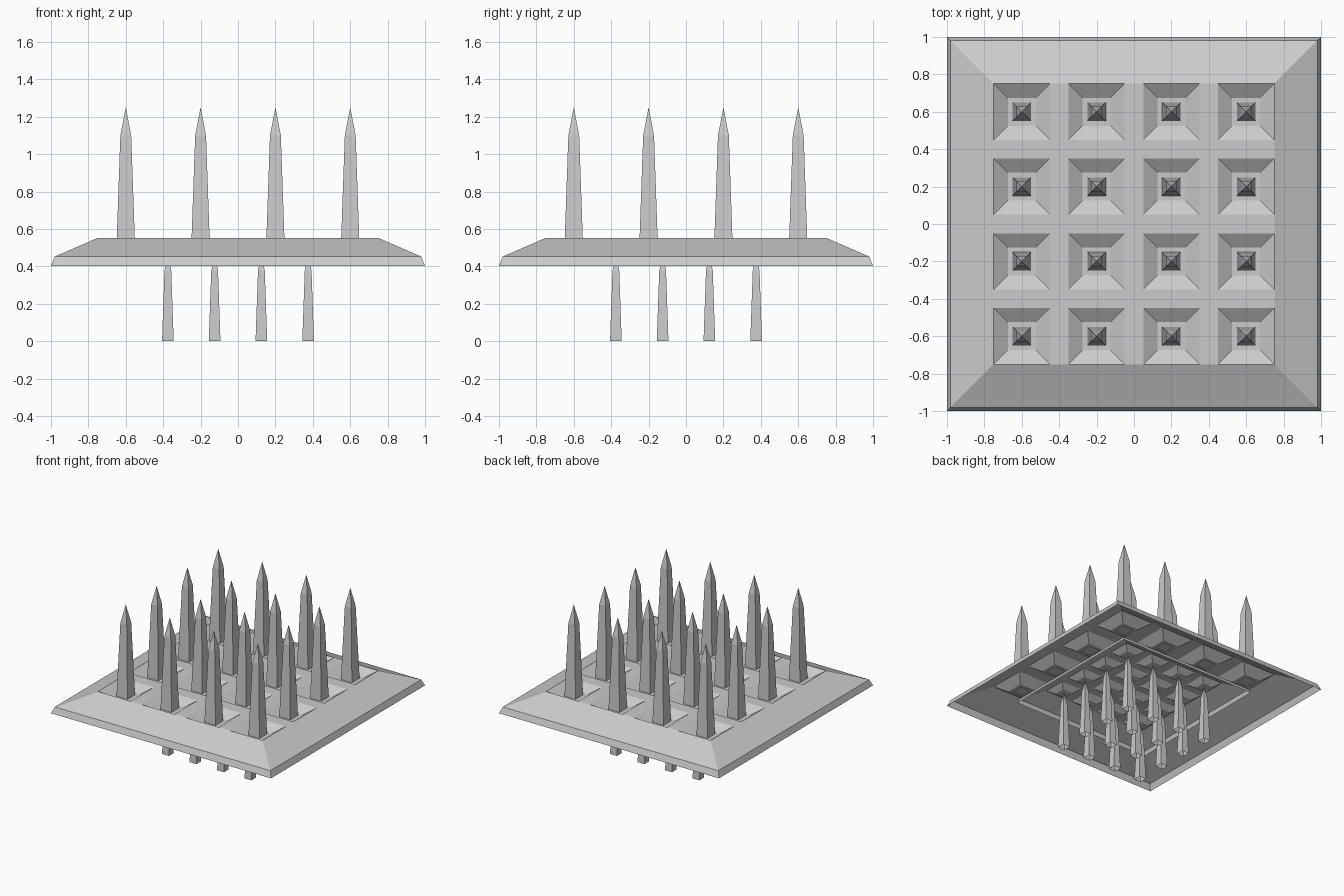
import bpy, bmesh

if "Cube" in bpy.data.objects:
    bpy.data.objects.remove(bpy.data.objects["Cube"])

CENTRES = (-0.6, -0.2, 0.2, 0.6)   # spike positions along each axis
PIT, FLOOR = 0.15, 0.075           # half widths of pit mouth and pit floor

metal = bpy.data.materials.new("light grey metal")
metal.diffuse_color = (0.6, 0.6, 0.6, 1)
metal.use_nodes = True
metal.node_tree.nodes["Principled BSDF"].inputs["Base Color"].default_value = metal.diffuse_color


def finish(name, bm, scale, z):
    bmesh.ops.recalc_face_normals(bm, faces=bm.faces)
    mesh = bpy.data.meshes.new(name)
    bm.to_mesh(mesh)
    bm.free()
    mesh.materials.append(metal)
    ob = bpy.data.objects.new(name, mesh)
    ob.scale = (scale,) * 3
    ob.location.z = z
    bpy.context.collection.objects.link(ob)


def plate(name, scale, z):
    """Open-bottomed plate with a grid of square pits and a bevelled border."""
    bm = bmesh.new()
    lines = [c + s * PIT for c in CENTRES for s in (-1, 1)]
    grid = [[bm.verts.new((x, y, 0.15)) for y in lines] for x in lines]
    n = len(lines) - 1
    for i in range(n):
        for j in range(n):
            ring = [grid[i][j], grid[i + 1][j], grid[i + 1][j + 1], grid[i][j + 1]]
            if i % 2 or j % 2:
                bm.faces.new(ring)
                continue
            # sunken pit with sloped walls
            cx, cy = CENTRES[i // 2], CENTRES[j // 2]
            k = FLOOR / PIT
            low = [bm.verts.new((cx + (v.co.x - cx) * k, cy + (v.co.y - cy) * k, 0.1))
                   for v in ring]
            for a in range(4):
                b = (a + 1) % 4
                bm.faces.new((ring[a], ring[b], low[b], low[a]))
            bm.faces.new(low)
    # sloped border, then the outer rim
    edges = [e for e in bm.edges if e.is_boundary]
    half = 0.75
    for new_half, height in ((0.98, 0.05), (1.0, 0.0)):
        out = bmesh.ops.extrude_edge_only(bm, edges=edges)["geom"]
        for v in (g for g in out if isinstance(g, bmesh.types.BMVert)):
            v.co.x *= new_half / half
            v.co.y *= new_half / half
            v.co.z = height
        edges = [g for g in out if isinstance(g, bmesh.types.BMEdge) and g.is_boundary]
        half = new_half
    finish(name, bm, scale, z)


def spikes(name, scale, z):
    """Four by four tapered square spikes with pointed tips, open at the base."""
    bm = bmesh.new()
    corners = ((-1, -1), (1, -1), (1, 1), (-1, 1))
    for cx in CENTRES:
        for cy in CENTRES:
            base, neck = [[bm.verts.new((cx + sx * r, cy + sy * r, h)) for sx, sy in corners]
                          for r, h in ((0.05, 0), (0.029, 0.6))]
            tip = bm.verts.new((cx, cy, 0.75))
            for a in range(4):
                b = (a + 1) % 4
                bm.faces.new((base[a], base[b], neck[b], neck[a]))
                bm.faces.new((neck[a], neck[b], tip))
    finish(name, bm, scale, z)


# large trap with raised spikes
plate("upper_plate", 1.0, 0.402)
spikes("raised_spikes", 1.0, 0.5)
# smaller trap nested beneath, its spikes lowered
plate("lower_plate", 0.625, 0.402)
spikes("lowered_spikes", 0.625, 0.0)
